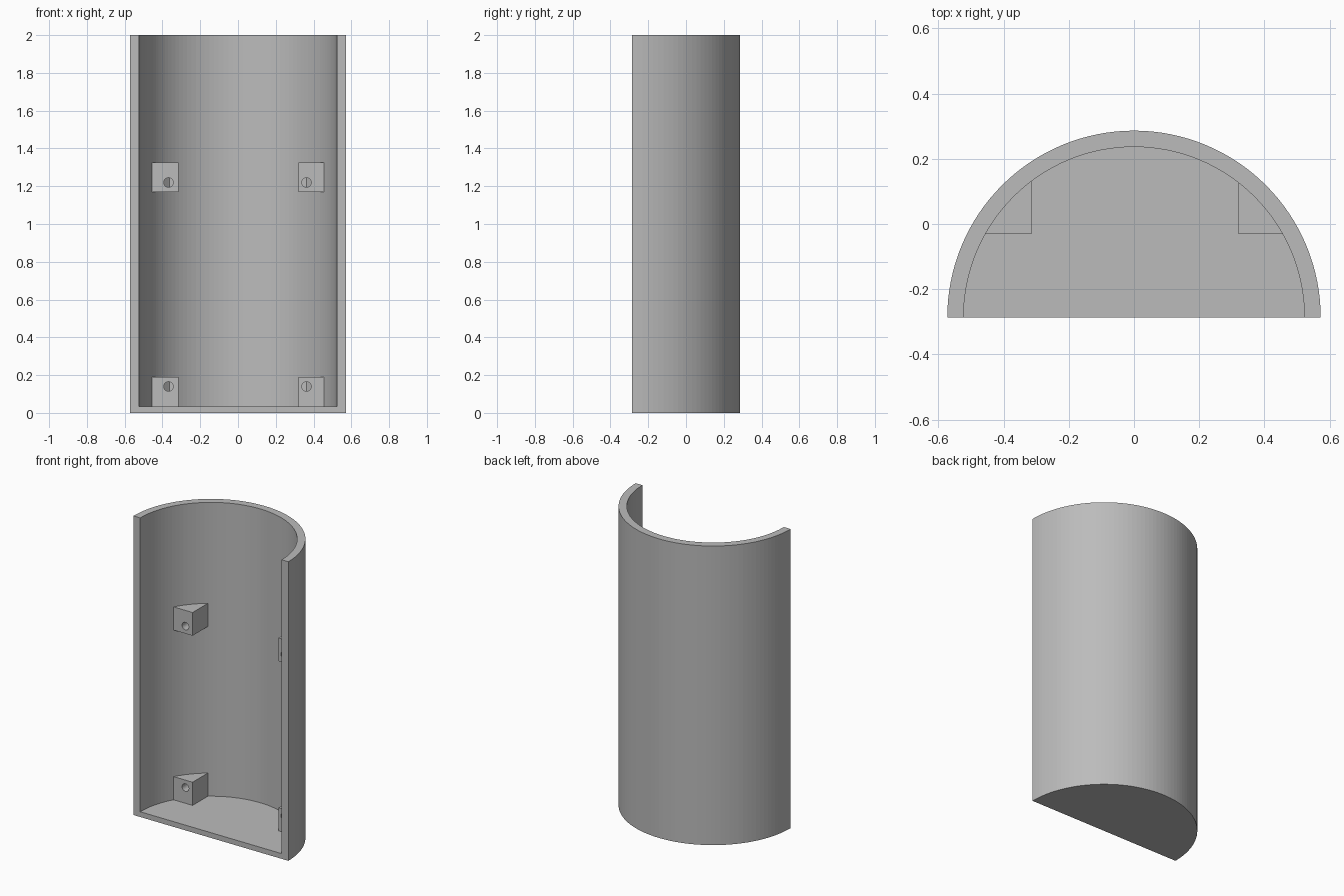
import bpy, bmesh
from math import sin, cos, pi, asin, acos

OUTER, INNER, HEIGHT, FLOOR = 0.573, 0.523, 2.0, 0.035
CENTRE_Y = -OUTER / 2
SEGMENTS = 64

cube = bpy.data.objects.get("Cube")
if cube:
    bpy.data.objects.remove(cube, do_unlink=True)

grey = bpy.data.materials.new("plain grey")
grey.use_nodes = True
colour = (0.5, 0.5, 0.5, 1)
grey.diffuse_color = colour
grey.node_tree.nodes["Principled BSDF"].inputs["Base Color"].default_value = colour


def arc(radius, start, end, steps):
    """Points on a circle about the shell axis."""
    angles = [start + (end - start) * i / steps for i in range(steps + 1)]
    return [(radius * cos(a), CENTRE_Y + radius * sin(a)) for a in angles]


def extrude(name, outline, bottom, top):
    """Prism from a flat outline."""
    bm = bmesh.new()
    face = bm.faces.new([bm.verts.new((x, y, bottom)) for x, y in outline])
    result = bmesh.ops.extrude_face_region(bm, geom=[face])
    moved = [v for v in result["geom"] if isinstance(v, bmesh.types.BMVert)]
    bmesh.ops.translate(bm, verts=moved, vec=(0, 0, top - bottom))
    bmesh.ops.recalc_face_normals(bm, faces=bm.faces)
    mesh = bpy.data.meshes.new(name)
    bm.to_mesh(mesh)
    bm.free()
    mesh.materials.append(grey)
    obj = bpy.data.objects.new(name, mesh)
    bpy.context.collection.objects.link(obj)
    return obj


def subtract(obj, cutter):
    """Cut with a hidden helper."""
    cutter.hide_render = True
    cutter.hide_set(True)
    mod = obj.modifiers.new("cut", "BOOLEAN")
    mod.operation = "DIFFERENCE"
    mod.solver = "EXACT"
    mod.object = cutter
    bpy.context.view_layer.objects.active = obj
    bpy.ops.object.modifier_apply(modifier=mod.name)
    bpy.data.objects.remove(cutter, do_unlink=True)


# Half-round shell with a floor, hollowed from the open front and top
shell = extrude("half_round_shell", arc(OUTER, 0, pi, SEGMENTS), 0, HEIGHT)
hollow = arc(INNER, 0, pi, SEGMENTS)
hollow += [(-INNER, CENTRE_Y - 0.1), (INNER, CENTRE_Y - 0.1)]
subtract(shell, extrude("hollow_cutter", hollow, FLOOR, HEIGHT + 0.1))

# Screw blocks against the wall, each with a blind hole
FRONT_Y, HOLE_END, HOLE_RADIUS = -0.03, 0.09, 0.025
SEAT = INNER + 0.008
for side, sign, inner_x, hole_x in (("left", 1, 0.32, 0.363), ("right", -1, 0.315, 0.368)):
    for level, bottom in (("lower", FLOOR - 0.005), ("upper", 1.17)):
        top = 0.19 if level == "lower" else 1.325
        outline = arc(SEAT, asin((FRONT_Y - CENTRE_Y) / SEAT), acos(inner_x / SEAT), 12)
        outline.append((inner_x, FRONT_Y))
        block = extrude(f"{level}_{side}_screw_block",
                        [(sign * x, y) for x, y in outline], bottom, top)
        bpy.ops.mesh.primitive_cylinder_add(
            vertices=32, radius=HOLE_RADIUS, depth=HOLE_END - FRONT_Y + 0.1,
            location=(sign * hole_x, (HOLE_END + FRONT_Y - 0.1) / 2, top - 0.105 + 0.055),
            rotation=(pi / 2, 0, 0))
        drill = bpy.context.object
        drill.location.z = top - (0.05 if level == "lower" else 0.105)
        drill.data.materials.append(grey)
        subtract(block, drill)
